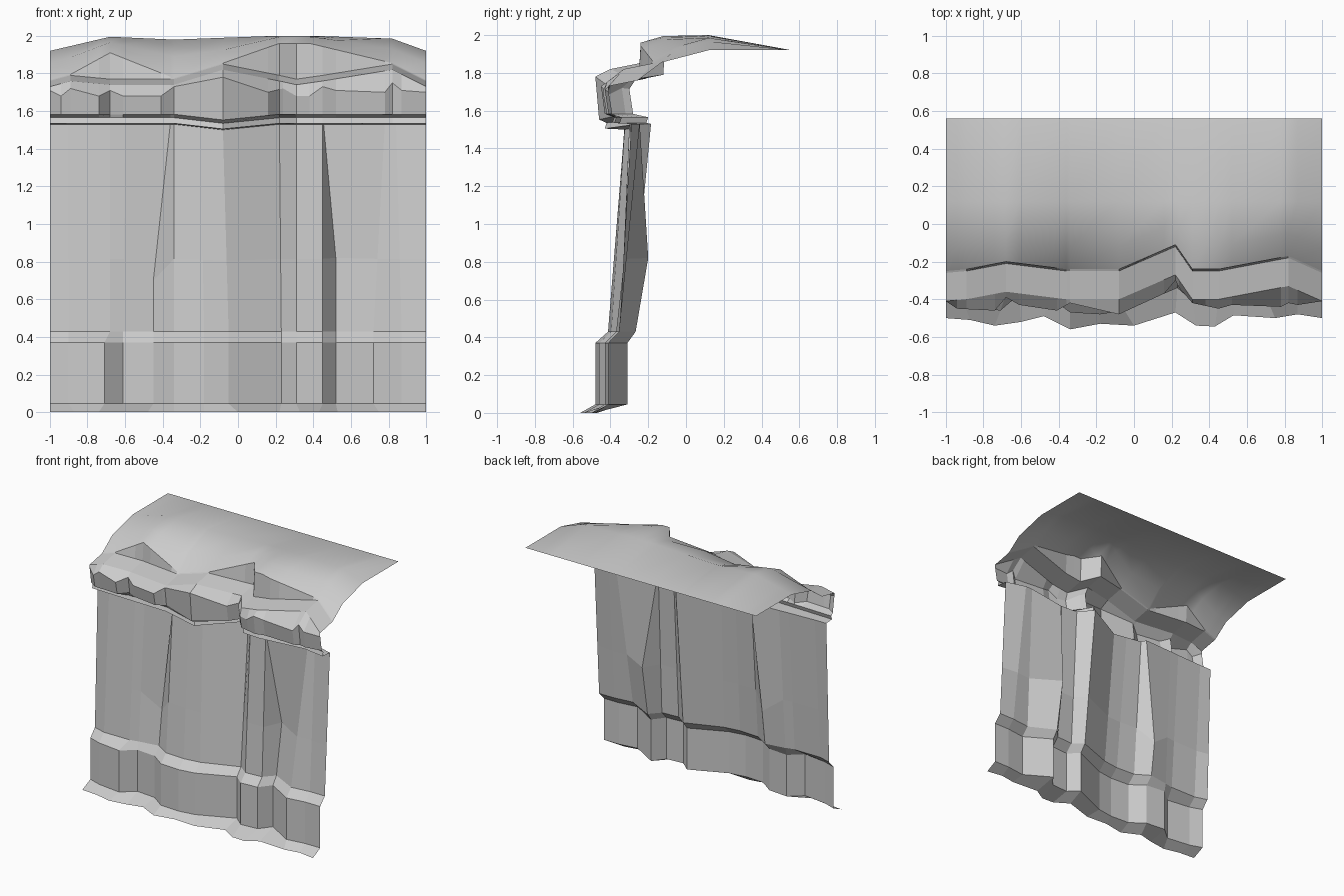
import bpy

if "Cube" in bpy.data.objects:
    bpy.data.objects.remove(bpy.data.objects["Cube"])


def at(pts, x):
    """Piecewise-linear height of a profile at x."""
    for (x0, v0), (x1, v1) in zip(pts, pts[1:]):
        if x <= x1:
            return v0 + (v1 - v0) * (x - x0) / (x1 - x0)
    return pts[-1][1]


def loft(name, rows, smooth=False):
    """Skin a sheet through rows of points, bottom row first."""
    n = len(rows[0])
    verts = [p for r in rows for p in r]
    faces = []
    for j in range(len(rows) - 1):
        for i in range(n - 1):
            a = j * n + i
            faces.append((a, a + 1, a + n + 1, a + n))
    me = bpy.data.meshes.new(name)
    me.from_pydata(verts, [], faces)
    me.validate()
    for p in me.polygons:
        p.use_smooth = smooth
    ob = bpy.data.objects.new(name, me)
    bpy.context.collection.objects.link(ob)
    return ob


def row(xs, fy, fz):
    return [(x, fy(x), fz(x)) for x in xs]


# Plan outline (x, y) of the plinth
plinth = [(-1, -.40), (-.9, -.435), (-.71, -.46), (-.61, -.375), (-.45, -.39),
          (-.34, -.47), (-.18, -.48), (-.05, -.46), (.23, -.34),
          (.31, -.41), (.45, -.40), (.52, -.31), (.72, -.43), (.87, -.41), (1, -.41)]
# Ragged ground edge of the skirt
skirt = [(-1, -.50), (-.87, -.51), (-.74, -.54), (-.6, -.52), (-.48, -.49),
         (-.34, -.56), (-.18, -.53), (0, -.54), (.22, -.47),
         (.33, -.54), (.43, -.545), (.53, -.485), (.75, -.50), (.87, -.48), (1, -.50)]
# Plan outline of the shaft where it meets the cornice
shaft_top = [(-1, -.31), (-.9, -.31), (-.68, -.30), (-.6, -.295), (-.36, -.285),
             (-.34, -.325), (-.2, -.325), (-.08, -.325), (.22, -.185),
             (.31, -.29), (.45, -.30), (.455, -.30), (.78, -.245), (.84, -.245), (1, -.29)]

foot = [(x, y * .86, .43) for x, y in plinth]
foot[2] = (-.68, -.375, .43)
foot[3] = (-.61, -.36, .43)
loft("base_skirt", [[(x, y, 0) for x, y in skirt], [(x, y, .045) for x, y in plinth]])
loft("plinth", [[(x, y, .045) for x, y in plinth], [(x, y, .37) for x, y in plinth], foot])

# Shaft, with two chipped corners on the middle row
dip = [(-1, 1.53), (-.34, 1.53), (-.08, 1.50), (.22, 1.53), (1, 1.53)]
head = [(x, y, at(dip, x)) for x, y in shaft_top]
mid = [tuple(a + (b - a) * .35 for a, b in zip(p, q)) for p, q in zip(foot, head)]
mid[4] = (-.45, -.30, .70)
mid[11] = (.52, -.20, .82)
loft("shaft", [foot, mid, head])

# Cornice: lip, undercut and broken blocks
lip_y = [(-1, -.38), (-.34, -.40), (-.08, -.43), (.22, -.21), (.31, -.38),
         (.45, -.39), (.82, -.35), (1, -.38)]
block_y = [(-1, -.41), (-.94, -.45), (-.74, -.46), (-.68, -.39), (-.61, -.43),
           (-.41, -.46), (-.34, -.42), (-.08, -.48), (.16, -.37), (.22, -.30),
           (.24, -.34), (.31, -.42), (.45, -.45), (.52, -.43), (.78, -.44),
           (.82, -.42), (.87, -.43), (1, -.41)]
block_z = [(-1, 1.71), (-.94, 1.68), (-.89, 1.72), (-.74, 1.68), (-.68, 1.71),
           (-.61, 1.68), (-.41, 1.68), (-.34, 1.73), (-.08, 1.78), (.16, 1.70),
           (.24, 1.72), (.31, 1.68), (.38, 1.68), (.45, 1.73), (.52, 1.71),
           (.78, 1.70), (.82, 1.75), (.87, 1.71), (1, 1.70)]
# Shelf on top of the cornice, and the crest rising behind it
shelf_y = [(-1, -.26), (-.89, -.25), (-.68, -.21), (-.36, -.25), (-.08, -.25),
           (.22, -.12), (.31, -.25), (.45, -.25), (.82, -.18), (1, -.26)]
shelf_z = [(-1, 1.76), (-.89, 1.79), (-.68, 1.77), (-.34, 1.77), (-.08, 1.85),
           (.22, 1.79), (.31, 1.77), (.45, 1.79), (.82, 1.85), (1, 1.76)]
crest_z = [(-1, 1.765), (-.89, 1.795), (-.68, 1.91), (-.34, 1.775), (-.08, 1.855),
           (.22, 1.96), (.38, 1.96), (.82, 1.855), (1, 1.765)]
ridge_z = [(-1, 1.855), (-.89, 1.885), (-.68, 1.965), (-.34, 1.89), (-.08, 1.925),
           (.22, 1.995), (.4, 1.995), (.82, 1.93), (1, 1.855)]
back_z = [(-1, 1.92), (-.68, 1.995), (-.34, 1.98), (.2, 2.0), (.4, 2.0),
          (.82, 1.985), (1, 1.92)]

cols = sorted({x for x, _ in block_y + block_z + shelf_y})
front = row(cols, lambda x: at(shelf_y, x) - .15, lambda x: at(shelf_z, x) - .03)
loft("cornice", [
    row(cols, lambda x: at(shaft_top, x), lambda x: at(dip, x)),
    row(cols, lambda x: at(lip_y, x), lambda x: at(dip, x) + .005),
    row(cols, lambda x: at(lip_y, x) + .01, lambda x: at(dip, x) + .035),
    row(cols, lambda x: at(block_y, x) + .02, lambda x: at(dip, x) + .053),
    row(cols, lambda x: at(block_y, x), lambda x: at(block_z, x)),
    front])

shelf_back = row(cols, lambda x: at(shelf_y, x), lambda x: at(shelf_z, x))
crest = row(cols, lambda x: at(shelf_y, x) + .01, lambda x: at(crest_z, x))
loft("shelf", [front, shelf_back, crest])

# Smooth ground sheet on top
loft("top_ground", [
    crest,
    row(cols, lambda x: at(shelf_y, x) + .13, lambda x: at(ridge_z, x)),
    row(cols, lambda x: .12, lambda x: at(back_z, x)),
    row(cols, lambda x: .56, lambda x: 1.92)], smooth=True)
